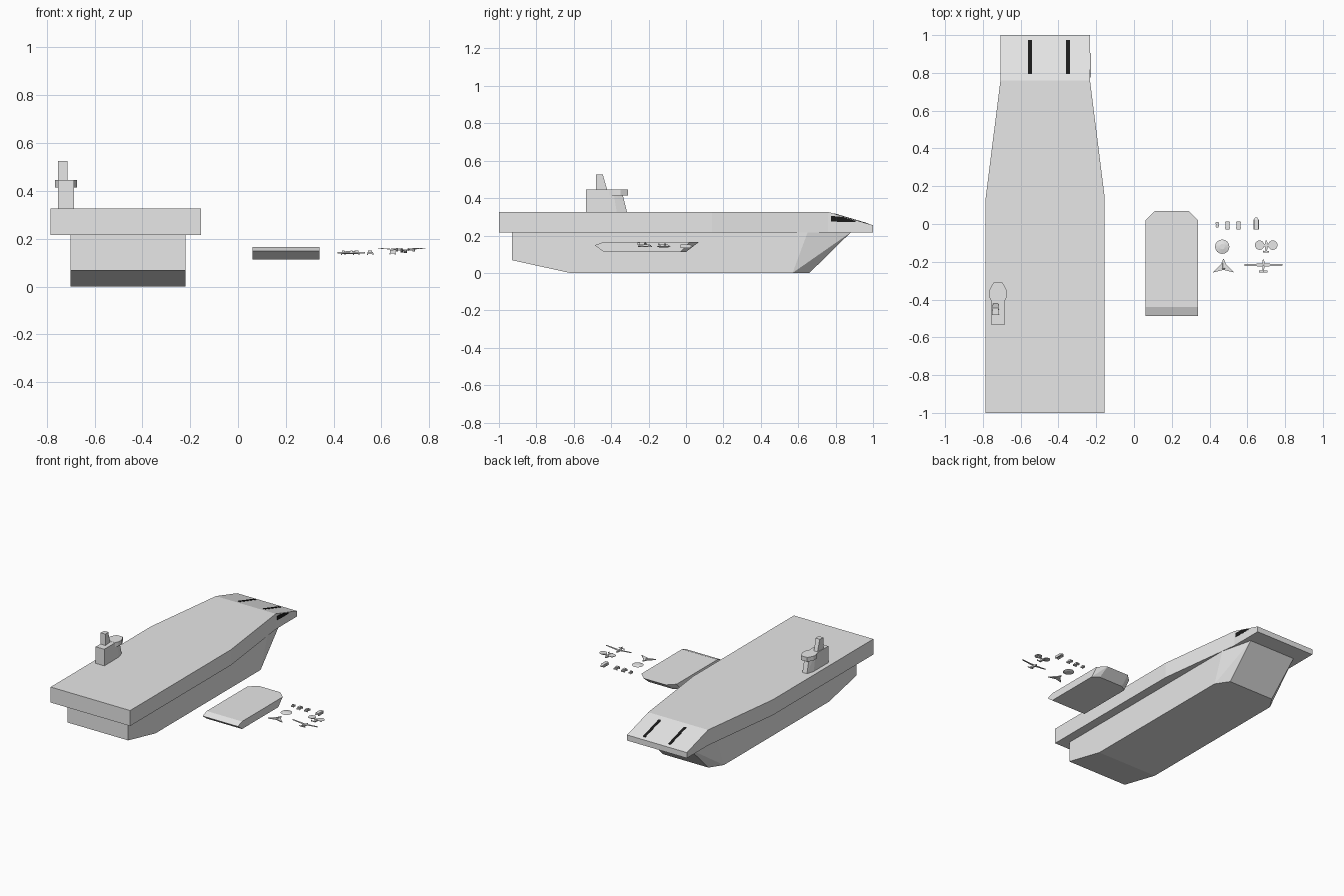
import bpy, bmesh, math
from mathutils import Matrix, Vector

if "Cube" in bpy.data.objects:
    bpy.data.objects.remove(bpy.data.objects["Cube"])


def material(name, v):
    m = bpy.data.materials.new(name)
    m.diffuse_color = (v, v, v, 1)
    m.use_nodes = True
    m.node_tree.nodes["Principled BSDF"].inputs["Base Color"].default_value = m.diffuse_color
    return m


GREY = material("light_grey", 0.8)
DARK = material("near_black", 0.01)


def finish(bm, name, mat=GREY):
    bmesh.ops.recalc_face_normals(bm, faces=bm.faces)
    me = bpy.data.meshes.new(name)
    bm.to_mesh(me)
    bm.free()
    me.materials.append(mat)
    ob = bpy.data.objects.new(name, me)
    bpy.context.collection.objects.link(ob)
    return ob


def convex(name, cx, half):
    """Convex solid from points mirrored about x = cx."""
    bm = bmesh.new()
    for x, y, z in half:
        for s in (-1, 1):
            bm.verts.new((cx + s * x, y, z))
    bmesh.ops.remove_doubles(bm, verts=bm.verts, dist=1e-5)
    res = bmesh.ops.convex_hull(bm, input=bm.verts)
    junk = [v for v in res["geom_interior"] if isinstance(v, bmesh.types.BMVert)]
    bmesh.ops.delete(bm, geom=junk, context='VERTS')
    bmesh.ops.dissolve_limit(bm, angle_limit=0.02, verts=bm.verts, edges=bm.edges)
    return finish(bm, name)


def loft(name, cx, sections, mat=GREY):
    """Rectangular sections (y, half width, z low, z high) joined along y."""
    bm = bmesh.new()
    rings = [[bm.verts.new((cx + sx * w, y, z)) for sx, z in
              ((-1, a), (1, a), (1, b), (-1, b))] for y, w, a, b in sections]
    for p, q in zip(rings, rings[1:]):
        for i in range(4):
            bm.faces.new((p[i], p[(i + 1) % 4], q[(i + 1) % 4], q[i]))
    bm.faces.new(rings[0])
    bm.faces.new(rings[-1])
    return finish(bm, name, mat)


def prism(name, outline, z0, z1):
    """Plan outline extruded upward."""
    bm = bmesh.new()
    f = bm.faces.new([bm.verts.new((x, y, z0)) for x, y in outline])
    r = bmesh.ops.extrude_face_region(bm, geom=[f])
    bmesh.ops.translate(bm, vec=(0, 0, z1 - z0),
                        verts=[v for v in r["geom"] if isinstance(v, bmesh.types.BMVert)])
    return finish(bm, name)


def disc(name, x, y, z, r1, r2, h, n=16):
    bm = bmesh.new()
    bmesh.ops.create_cone(bm, cap_ends=True, segments=n, radius1=r1, radius2=r2,
                          depth=h, matrix=Matrix.Translation((x, y, z)))
    return finish(bm, name)


def box(name, x0, x1, y0, y1, z0, z1, mat=GREY):
    return loft(name, (x0 + x1) / 2, [(y, (x1 - x0) / 2, z0, z1) for y in (y0, y1)], mat)


# Carrier: flight deck with bow ramp, and chamfered hull
loft("flight_deck", -0.47, [(-1, .315, .215, .326), (.14, .315, .215, .326),
                            (.76, .237, .215, .326), (1, .237, .215, .255)])
convex("carrier_hull", -0.46, [
    (.24, -.93, .216), (.24, -.93, .068), (.24, -.62, 0), (.24, .57, 0),
    (.18, .66, 0), (.24, .65, .216), (.185, .88, .216)])

# Dark launch tracks on the ramp and a mark on the deck side
for i, x in enumerate((-.55, -.35)):
    loft(f"launch_track_{i}", x, [(y, .010, z - .004, z + .002) for y, z in
                                  ((.795, .3157), (.975, .2625))], DARK)
loft("deck_side_mark", -.2325, [(.775, .001, .275, .305), (.84, .001, .272, .299),
                                (.905, .001, .272, .279)], DARK)

# Island: base, bridge and mast
convex("island_base", -.72, [
    (.034, -.534, .325), (.034, -.534, .445), (.034, -.37, .325), (.034, -.39, .445),
    (.018, -.315, .325), (.018, -.345, .445)])
bridge = [(.046, -.388), (.046, -.35), (.024, -.31)]
prism("bridge", [(-.72 + x, y) for x, y in bridge] +
      [(-.72 - x, y) for x, y in reversed(bridge)] +
      [(-.754, -.412), (-.686, -.412)], .415, .446)
convex("mast", -.733, [(.020, -.482, .44), (.014, -.42, .44),
                       (.020, -.482, .526), (.016, -.445, .526)])

# Landing craft
convex("landing_craft", .20, [
    (.14, -.44, .166), (.14, -.487, .148), (.14, -.44, .112), (.14, -.03, .112),
    (.095, 0, .112), (.14, .02, .166), (.0875, .07, .166)])

# Saucer and delta-wing craft
disc("saucer_lower", .467, -.12, .139, .022, .038, .006)
disc("saucer_upper", .467, -.12, .145, .038, .014, .006)
wing = [(.474, -.182), (.488, -.215), (.532, -.257), (.474, -.243), (.416, -.257), (.460, -.215)]
prism("delta_wing", wing, .138, .144)
convex("delta_body", .474, [(.008, -.240, .142), (.004, -.195, .142), (.004, -.235, .150)])

# Small vehicles in a row
for i, (x, w, y0, y1) in enumerate(((.441, .009, -.018, .010), (.495, .014, -.028, .014),
                                    (.553, .014, -.028, .014))):
    box(f"vehicle_body_{i}", x - w * .8, x + w * .8, y0, y1, .136, .144)
    box(f"vehicle_cab_{i}", x - w * .6, x + w * .6, y0 + .008, y1 - .012, .144, .150)
    for s in (-1, 1):
        for y in (y0 + .004, y1 - .010):
            box(f"vehicle_wheel_{i}", x + s * w * .8 - .002, x + s * w * .8 + .002,
                y, y + .007, .132, .140)
loft("transport_body", .647, [(-.03, .012, .138, .152), (.02, .012, .138, .152),
                              (.035, .006, .138, .146)])
for s in (-1, 1):
    box("transport_track", .647 + s * .011 - .003, .647 + s * .011 + .003, -.03, .025, .133, .141)

# Tilt-rotor aircraft
loft("tiltrotor_body", .70, [(-.148, .003, .146, .151), (-.125, .007, .140, .152),
                             (-.10, .007, .140, .152), (-.088, .003, .142, .147)])
box("tiltrotor_wing", .665, .735, -.118, -.106, .151, .154)
box("tiltrotor_tail", .684, .716, -.150, -.142, .149, .152)
for s in (-1, 1):
    x = .70 + s * .035
    disc("engine_pod", x, -.112, .152, .005, .005, .012, 8)
    disc("rotor_disc", x, -.112, .160, .025, .025, .002)
    box("tail_fin", .70 + s * .015 - .001, .70 + s * .015 + .001, -.151, -.141, .148, .158)

# Long-wing propeller plane
loft("plane_body", .685, [(-.258, .002, .148, .152), (-.225, .006, .142, .153),
                          (-.205, .006, .142, .153), (-.188, .003, .145, .150)])
convex("plane_wing", .685, [(.006, -.224, .153), (.006, -.210, .153), (.006, -.217, .156),
                            (.006, -.224, .151)])
for s in (-1, 1):
    bm = bmesh.new()
    pts = [Vector((.685, -.225, .151)), Vector((.685, -.209, .151)),
           Vector((.685 + s * .1, -.213, .159)), Vector((.685 + s * .1, -.221, .159))]
    low = [bm.verts.new(p) for p in pts]
    top = [bm.verts.new(p + Vector((0, 0, .003))) for p in pts]
    bm.faces.new(low)
    bm.faces.new(top)
    for i in range(4):
        j = (i + 1) % 4
        bm.faces.new((low[i], low[j], top[j], top[i]))
    finish(bm, "plane_wing_panel")
box("plane_tailplane", .662, .708, -.256, -.247, .150, .152)
box("plane_fin", .684, .686, -.258, -.246, .151, .162)
